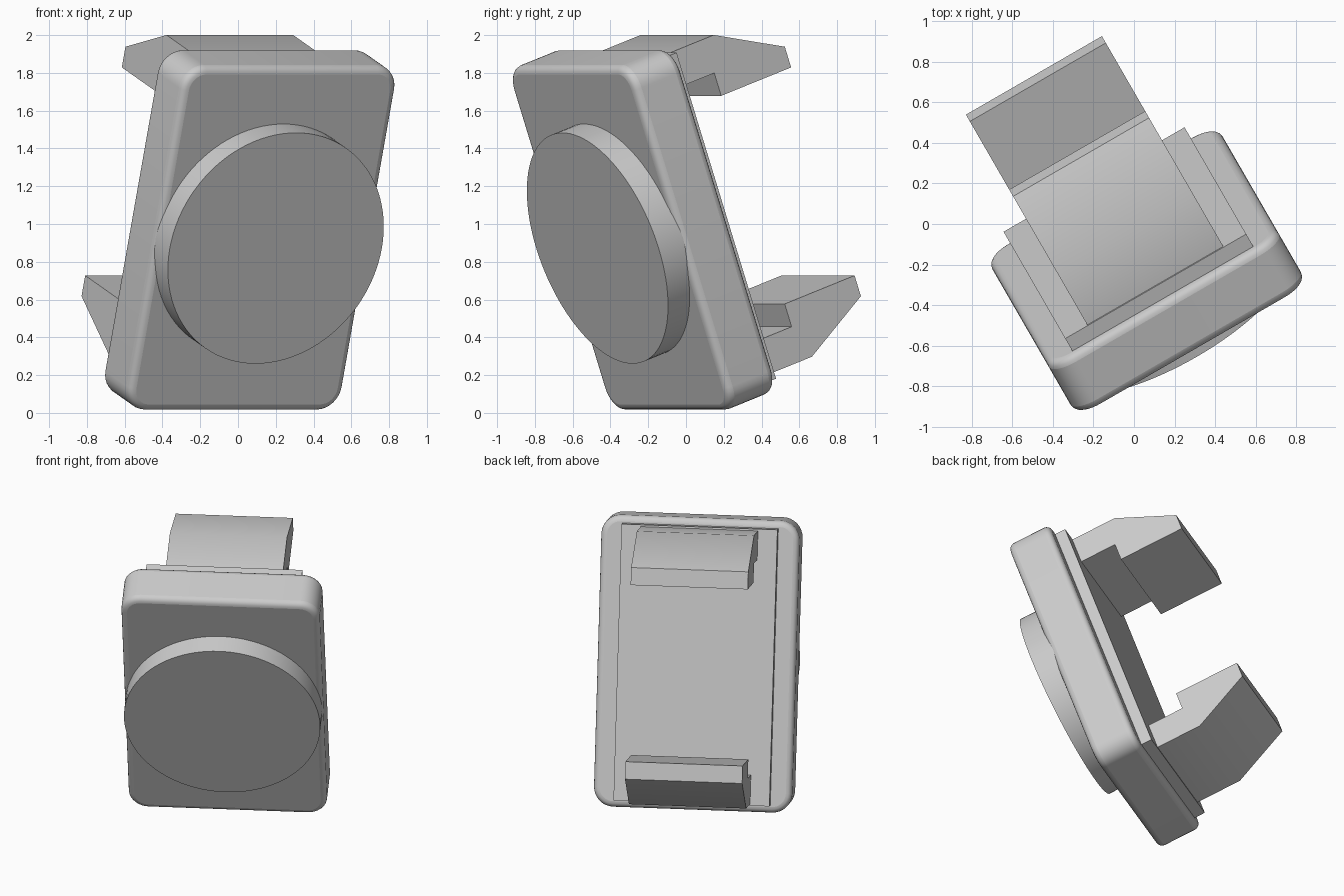
import bpy, bmesh, math
from mathutils import Matrix, Vector

if "Cube" in bpy.data.objects:
    bpy.data.objects.remove(bpy.data.objects["Cube"])

# Tilted frame: local x = width, y = towards the clips, z = height
FRAME = (Matrix.Translation((0, 0, 1)) @ Matrix.Rotation(math.radians(30), 4, 'Z')
         @ Matrix.Rotation(math.radians(19.4), 4, 'X') @ Matrix.Translation((-0.061, 0, 0.047)))

grey = bpy.data.materials.new("plain_grey")
grey.diffuse_color = (0.6, 0.6, 0.6, 1)
grey.use_nodes = True
grey.node_tree.nodes["Principled BSDF"].inputs["Base Color"].default_value = grey.diffuse_color


def extrude(name, outline, offset):
    """Solid made by sweeping a closed outline along an offset."""
    bm = bmesh.new()
    face = bm.faces.new([bm.verts.new(p) for p in outline])
    new = bmesh.ops.extrude_face_region(bm, geom=[face])["geom"]
    bmesh.ops.translate(bm, vec=Vector(offset),
                        verts=[g for g in new if isinstance(g, bmesh.types.BMVert)])
    bmesh.ops.recalc_face_normals(bm, faces=bm.faces)
    me = bpy.data.meshes.new(name)
    bm.to_mesh(me)
    bm.free()
    ob = bpy.data.objects.new(name, me)
    bpy.context.collection.objects.link(ob)
    ob.matrix_world = FRAME
    me.materials.append(grey)
    return ob


def smooth(ob, angle=30):
    bpy.ops.object.select_all(action='DESELECT')
    ob.select_set(True)
    bpy.context.view_layer.objects.active = ob
    bpy.ops.object.shade_smooth_by_angle(angle=math.radians(angle))


def rounded_rect(w, h, r, y, steps=8):
    pts = []
    for i, (sx, sz) in enumerate([(1, 1), (-1, 1), (-1, -1), (1, -1)]):
        for k in range(steps + 1):
            a = math.pi / 2 * (i + k / steps)
            pts.append((sx * (w - r) + r * math.cos(a), y, sz * (h - r) + r * math.sin(a)))
    return pts


# Main plate with rounded corners and softened rims
plate = extrude("plate", rounded_rect(0.655, 0.966, 0.13, -0.38), (0, 0.305, 0))
bev = plate.modifiers.new("soft_rims", 'BEVEL')
bev.width = 0.04
bev.segments = 4
bev.limit_method = 'ANGLE'
bev.angle_limit = math.radians(40)
smooth(plate)

# Round disc on the front
disc = extrude("front_disc", [(0.648 * math.cos(2 * math.pi * k / 96), -0.52,
                               0.648 * math.sin(2 * math.pi * k / 96)) for k in range(96)],
               (0, 0.2, 0))
smooth(disc)

# Sharp-cornered raised panel on the back
extrude("back_panel", [(-0.515, -0.12, -0.915), (0.515, -0.12, -0.915),
                       (0.515, -0.12, 0.915), (-0.515, -0.12, 0.915)], (0, 0.12, 0))

# Hooked clips, mirrored top and bottom
profile = [(-0.05, 0.903), (0.315, 0.903), (0.704, 0.70), (0.704, 0.584),
           (0.251, 0.584), (0.251, 0.712), (-0.05, 0.712)]
for name, side in (("upper_clip", 1), ("lower_clip", -1)):
    clip = extrude(name, [(-0.387, y, side * z) for y, z in profile], (0.774, 0, 0))
    smooth(clip)
